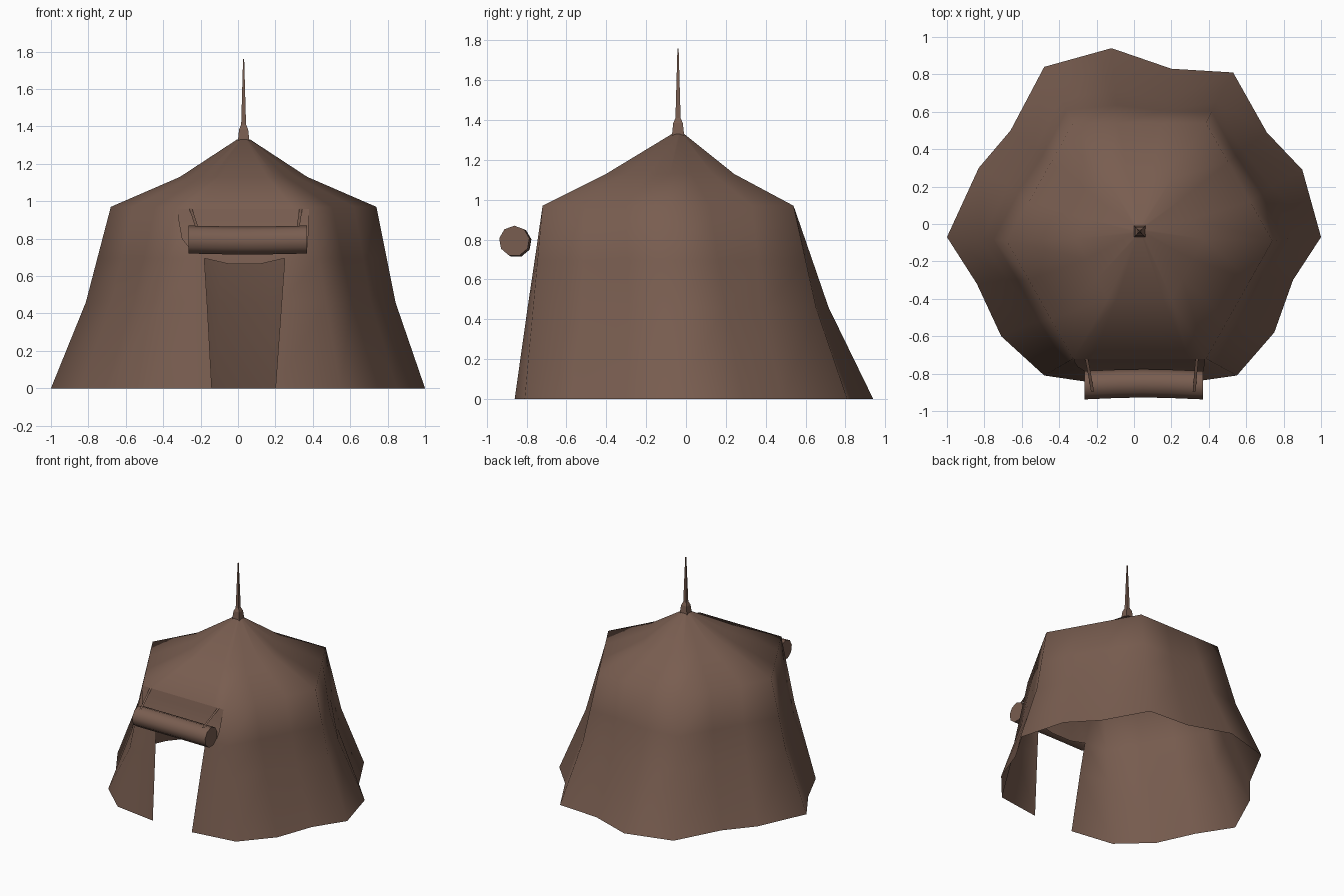
import bpy, bmesh, math
from mathutils import Vector

if "Cube" in bpy.data.objects:
    bpy.data.objects.remove(bpy.data.objects["Cube"])

brown = bpy.data.materials.new("brown canvas")
brown.diffuse_color = (0.19, 0.11, 0.08, 1)
brown.use_nodes = True
brown.node_tree.nodes["Principled BSDF"].inputs["Base Color"].default_value = brown.diffuse_color


def make(name, rows, closed=False, smooth=True, skip=lambda r, c: False, caps=()):
    """Skin a grid of point rows into one sheet or tube."""
    bm = bmesh.new()
    grid = [[bm.verts.new(p) for p in row] for row in rows]
    n = len(rows[0])
    for r in range(len(rows) - 1):
        for c in range(n if closed else n - 1):
            if not skip(r, c):
                d = (c + 1) % n
                bm.faces.new((grid[r][c], grid[r][d], grid[r + 1][d], grid[r + 1][c]))
    for i in caps:
        bm.faces.new(grid[i])
    bmesh.ops.delete(bm, geom=[v for v in bm.verts if not v.link_faces], context='VERTS')
    bmesh.ops.recalc_face_normals(bm, faces=bm.faces)
    me = bpy.data.meshes.new(name)
    bm.to_mesh(me)
    bm.free()
    for p in me.polygons:
        p.use_smooth = smooth
    me.materials.append(brown)
    ob = bpy.data.objects.new(name, me)
    bpy.context.collection.objects.link(ob)
    return ob


# Tent body: wavy hem rising to a hexagonal eave, then the roof
hem = [(1, -.07), (.9, .29), (.71, .49), (.53, .81), (.2, .83), (-.12, .94),
       (-.48, .84), (-.66, .5), (-.83, .3), (-1, -.07), (-.84, -.32), (-.71, -.6),
       (-.48, -.81), (-.14, -.86), (-.03, -.86), (.09, -.86), (.2, -.86),
       (.55, -.81), (.75, -.58), (.85, -.3)]
hexa = [Vector((.03 + .71 * math.cos(math.radians(a)), -.09 + .63 / .866 * math.sin(math.radians(a))))
        for a in range(0, 360, 60)]
eave = []
for k in range(6):
    steps = (0, 1 / 3, 2 / 3)
    if k == 4:                      # front side carries the door columns
        steps = (0, .14, .375, .63, .87)
    eave += [hexa[k].lerp(hexa[(k + 1) % 6], t) for t in steps]
hem = [Vector(p) for p in hem]
mid = []
for i, (h, e) in enumerate(zip(hem, eave)):
    p = h.lerp(e, .474)
    if not 12 <= i <= 17:
        p -= p.normalized() * .035
    mid.append(p)
lintel = [m.lerp(e, .46) for m, e in zip(mid, eave)]
for i, x in zip((13, 14, 15, 16), (-.18, -.05, .12, .25)):
    lintel[i] = Vector((x, -.76))
for i, x in ((13, -.165), (16, .233)):
    mid[i] = Vector((x, -.795))


def at(ring, z):
    return [(p.x, p.y, z) for p in ring]


def roof(sx, sy, cy, z):
    return [(.03 + (e.x - .03) * sx, cy + (e.y + .09) * sy, z) for e in eave]


door_top = at(lintel, .695)
for i in (14, 15):
    door_top[i] = (*lintel[i], .665)
make("tent_canvas",
     [at(hem, 0), at(mid, .46), door_top, at(eave, .97),
      roof(.48, .51, -.08, 1.13), roof(.05, .05, -.04, 1.33)],
     closed=True, skip=lambda r, c: r < 2 and 13 <= c <= 15, caps=(5,))

# Rolled-up door flap, sagging slightly in the middle
roll = []
for x, sag in ((-.265, 0), (-.08, .008), (.05, .01), (.18, .008), (.37, 0)):
    roll.append([(x, -.862 + sag + .077 * math.cos(math.radians(a)),
                  .793 - sag * .5 + .077 * math.sin(math.radians(a))) for a in range(10, 370, 40)])
ob = make("flap_roll", roll, closed=True, caps=(0, -1))
bpy.context.view_layer.objects.active = ob
ob.select_set(True)
bpy.ops.object.shade_smooth_by_angle(angle=math.radians(45))

# Sheet of the flap hanging from the eave to the roll
make("flap_sheet", [[(l, y, z), (.03, y, z), (r, y, z)] for l, r, y, z in
                    ((-.32, .38, -.723, .96), (-.32, .38, -.737, .91),
                     (-.30, .375, -.765, .80), (-.26, .37, -.79, .75))])

# Two straps holding the roll
for side, x0, x1 in (("left", -.255, -.222), ("right", .337, .322)):
    make("strap_" + side, [[(x - .008, y, z), (x + .008, y, z)] for x, y, z in
                           ((x0, -.715, .965), ((x0 + x1) / 2, -.80, .918), (x1, -.895, .866))],
         smooth=False)

# Roof spike with its square collar
make("roof_spike", [[(.03 + sx * w, -.04 + sy * w, z)
                     for sx, sy in ((1, 1), (-1, 1), (-1, -1), (1, -1))]
                    for w, z in ((.032, 1.31), (.03, 1.33), (.024, 1.385), (.013, 1.41), (.003, 1.76))],
     closed=True, smooth=False, caps=(0, -1))
